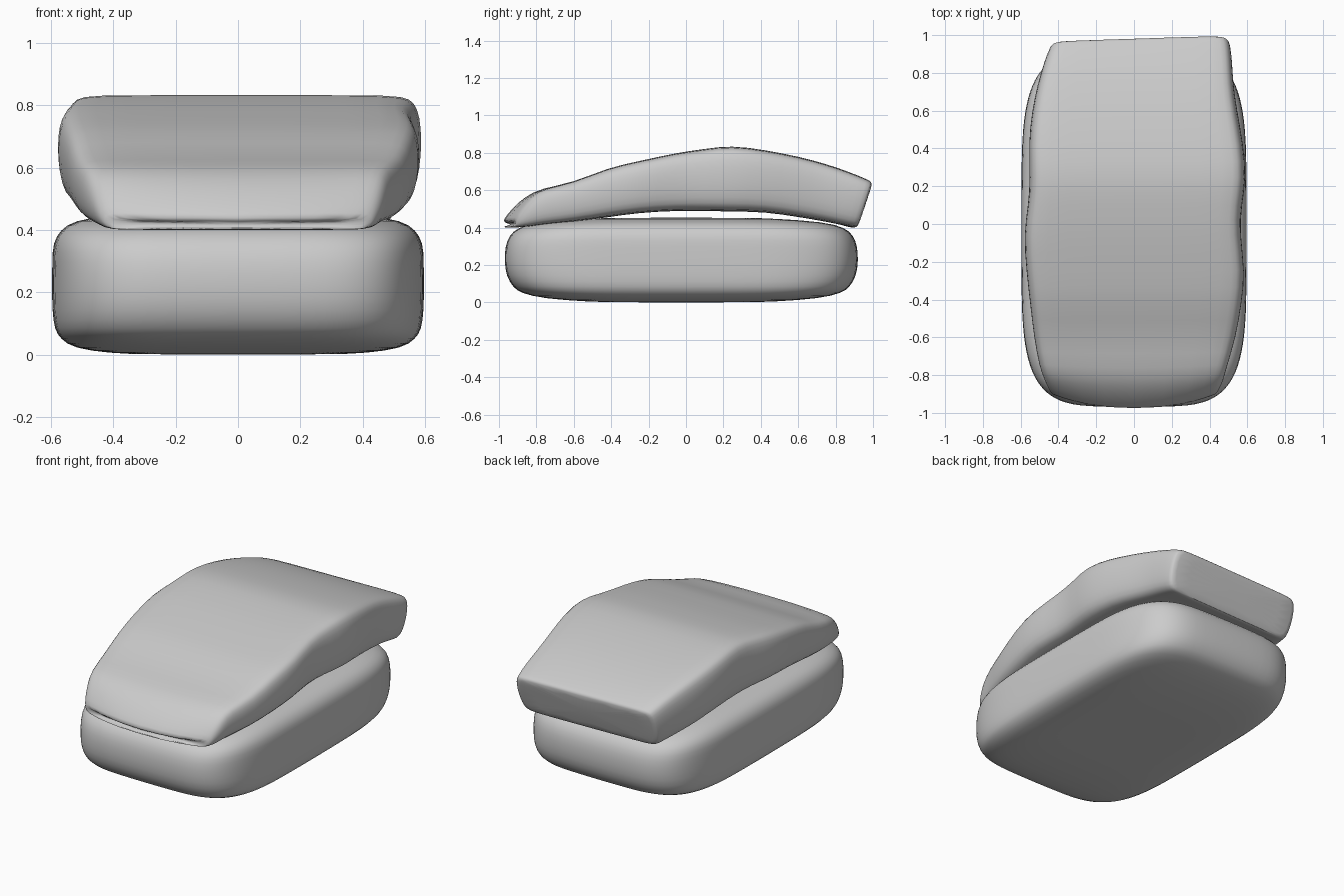
import bpy, bmesh, math

cube = bpy.data.objects.get("Cube")
if cube:
    bpy.data.objects.remove(cube, do_unlink=True)

grey = bpy.data.materials.new("plain grey")
grey.use_nodes = True
grey.diffuse_color = (0.6, 0.6, 0.6, 1)
grey.node_tree.nodes["Principled BSDF"].inputs["Base Color"].default_value = grey.diffuse_color


def loft(name, rings):
    """Skin a list of closed rings, cap both ends and smooth the result."""
    bm = bmesh.new()
    loops = [[bm.verts.new(p) for p in ring] for ring in rings]
    count = len(loops[0])
    for a, b in zip(loops, loops[1:]):
        for i in range(count):
            j = (i + 1) % count
            bm.faces.new((a[i], a[j], b[j], b[i]))
    bm.faces.new(loops[0][::-1])
    bm.faces.new(loops[-1])
    bmesh.ops.recalc_face_normals(bm, faces=bm.faces)
    mesh = bpy.data.meshes.new(name)
    bm.to_mesh(mesh)
    bm.free()
    mesh.materials.append(grey)
    obj = bpy.data.objects.new(name, mesh)
    bpy.context.collection.objects.link(obj)
    sub = obj.modifiers.new("smooth", 'SUBSURF')
    sub.levels = sub.render_levels = 1
    bpy.ops.object.select_all(action='DESELECT')
    obj.select_set(True)
    bpy.context.view_layer.objects.active = obj
    bpy.ops.object.shade_smooth_by_angle(angle=math.radians(50))
    return obj


# Rice block: rounded plan outlines stacked by height (z, half width, half length)
def plan_outline(z, hx, hy, sides=48, power=4.5):
    ring = []
    for i in range(sides):
        t = math.tau * i / sides
        c, s = math.cos(t), math.sin(t)
        x = math.copysign(abs(c) ** (2 / power), c)
        y = math.copysign(abs(s) ** (2 / power), s)
        ring.append((hx * x, hy * y - 0.025, z))
    return ring


rice_layers = [
    (0, .3, .35), (.004, .41, .5), (.02, .53, .74), (.05, .57, .86), (.08, .59, .9),
    (.14, .597, .937), (.22, .598, .947), (.3, .597, .943), (.36, .595, .92),
    (.4, .57, .875), (.43, .53, .77), (.448, .41, .5), (.453, .3, .35)]
loft("rice_block", [plan_outline(*layer) for layer in rice_layers])

# Topping slice: one half section (outward, upward), mirrored to a full ring
half = [(.4, 0), (.85, 0), (.94, .05), (.98, .2), (1, .45), (1, .7),
        (.98, .88), (.94, .97), (.85, 1), (.4, 1)]
section = half + [(-u, v) for u, v in reversed(half)]


def slice_ring(y, left, right, low, high, lean=0, bow=0, skew=0):
    ring = []
    for u, v in section:
        x = u * (right if u > 0 else left)
        ring.append((x, y + lean * (v - 1) + bow * u * u + skew * u,
                     low + (high - low) * v))
    return ring


# Stations: y, left, right, low, high, lean, bow, skew
stations = [
    (-.998, .4, .4, .405, .425, 0, .08), (-.985, .43, .43, .4, .45, 0, .08),
    (-.94, .455, .455, .4, .505, 0, .07), (-.87, .475, .475, .405, .565, 0, .05),
    (-.78, .5, .49, .415, .61, 0, .02), (-.6, .53, .54, .43, .64),
    (-.42, .55, .57, .455, .72), (-.25, .57, .59, .48, .755),
    (-.05, .585, .56, .49, .8), (.1, .56, .57, .49, .82),
    (.24, .55, .595, .485, .84), (.42, .56, .58, .485, .815),
    (.6, .54, .545, .455, .78, -.01), (.75, .51, .525, .435, .74, .02),
    (.88, .475, .52, .415, .695, .05), (.965, .45, .51, .4, .655, .08, 0, .015),
    (.98, .44, .5, .4, .645, .08, 0, .015), (.985, .42, .47, .42, .625, .07, 0, .015)]
loft("topping_slice", [slice_ring(*s) for s in stations])
